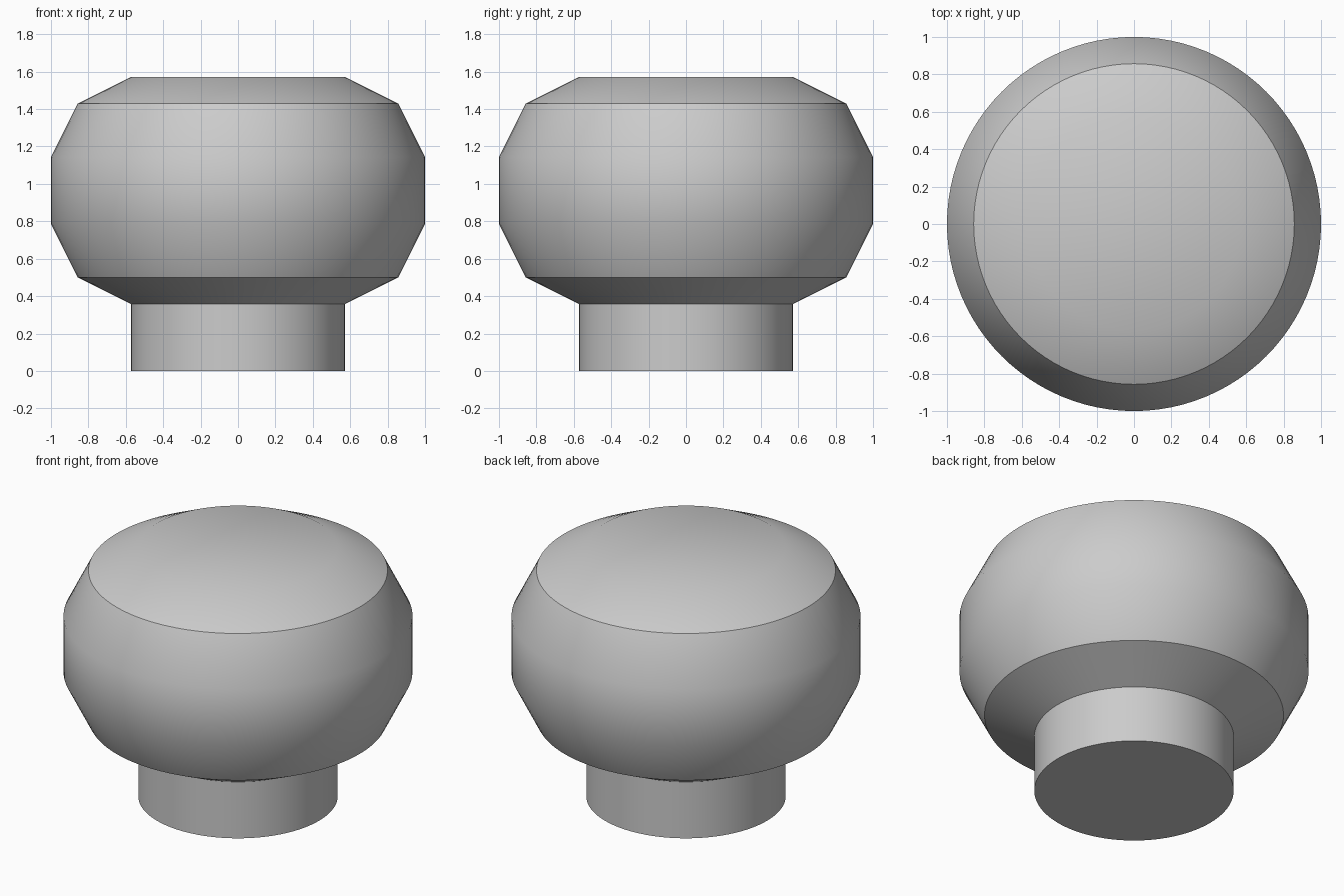
import bpy
import bmesh
import math

cube = bpy.data.objects.get("Cube")
if cube:
    bpy.data.objects.remove(cube, do_unlink=True)

SEGMENTS = 96
UNIT = 1 / 7  # the profile sits on a grid of sevenths

grey = bpy.data.materials.new("light grey")
grey.use_nodes = True
grey.diffuse_color = (0.6, 0.6, 0.6, 1)
grey.node_tree.nodes["Principled BSDF"].inputs["Base Color"].default_value = (0.6, 0.6, 0.6, 1)


def ring(bm, radius, z):
    step = 2 * math.pi / SEGMENTS
    return [bm.verts.new((radius * math.cos(i * step), radius * math.sin(i * step), z))
            for i in range(SEGMENTS)]


def turned_part(name, profile, cap_top=False, cap_bottom=False):
    """Turn a (radius, height) profile, listed bottom to top, about the z axis."""
    bm = bmesh.new()
    rings = [ring(bm, r * UNIT, z * UNIT) for r, z in profile]
    for low, high in zip(rings, rings[1:]):
        for i in range(SEGMENTS):
            j = (i + 1) % SEGMENTS
            bm.faces.new((low[i], low[j], high[j], high[i]))
    if cap_top:
        bm.faces.new(rings[-1])
    if cap_bottom:
        bm.faces.new(rings[0][::-1])
    mesh = bpy.data.meshes.new(name)
    bm.to_mesh(mesh)
    bm.free()
    mesh.materials.append(grey)
    obj = bpy.data.objects.new(name, mesh)
    bpy.context.collection.objects.link(obj)
    bpy.ops.object.select_all(action="DESELECT")
    obj.select_set(True)
    bpy.context.view_layer.objects.active = obj
    bpy.ops.object.shade_smooth_by_angle(angle=math.radians(30))
    return obj


# Short cylindrical stem
turned_part("stem", [(4, 0), (4, 2.5)], cap_bottom=True)

# Wide chamfered head
turned_part("knob_head",
            [(4, 2.5), (6, 3.5), (7, 5.5), (7, 8), (6, 10), (4, 11)],
            cap_top=True)
